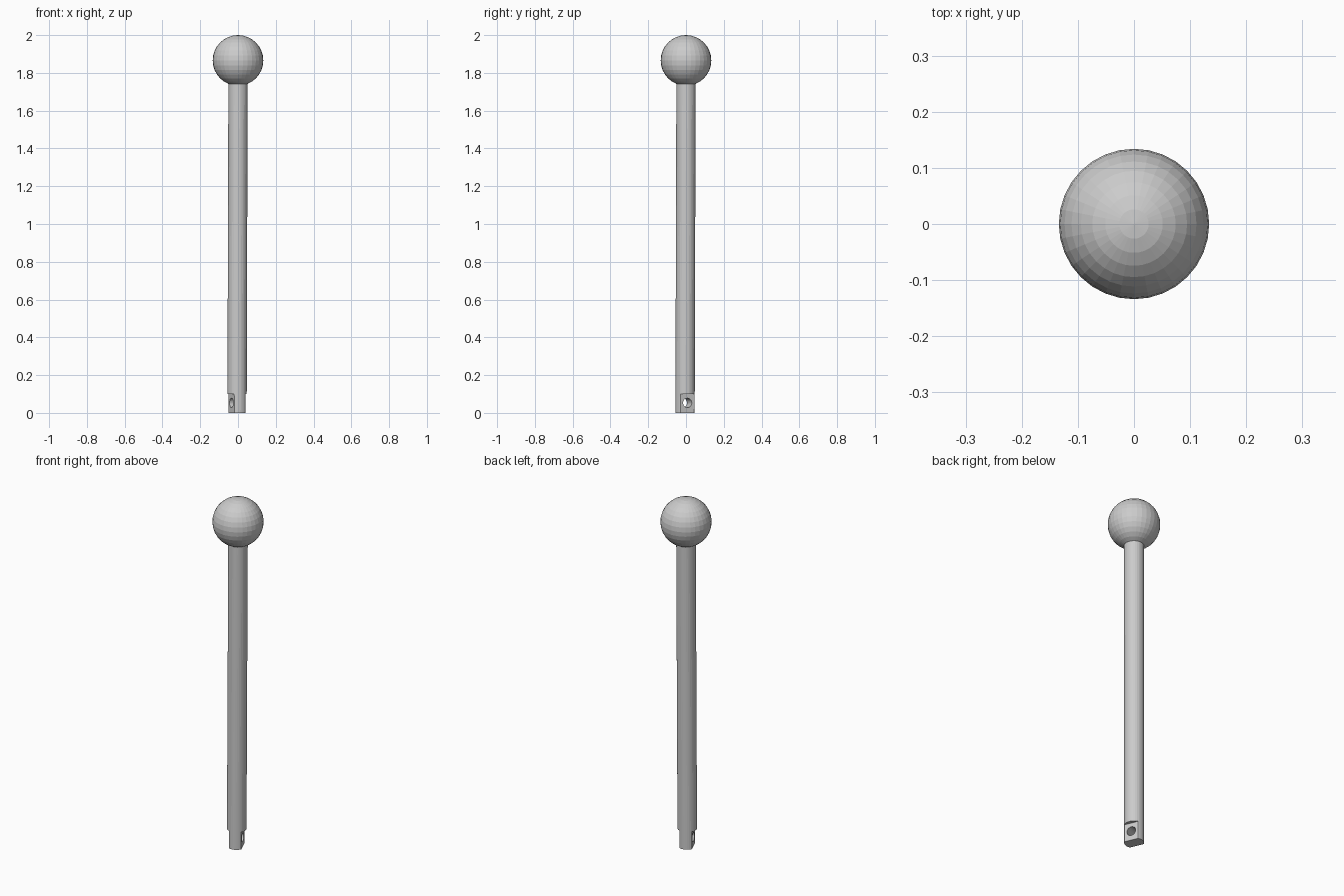
import bpy, bmesh, math
from mathutils import Matrix, Vector

if "Cube" in bpy.data.objects:
    bpy.data.objects.remove(bpy.data.objects["Cube"])

BALL_R, BALL_Z = 0.134, 1.866
ROD_R, ROD_TOP = 0.051, 1.745
FOOT = Vector((-0.005, -0.005, 0))      # rod leans very slightly
TURN = math.radians(23)                 # direction the flats face


def make_object(name, bm):
    bmesh.ops.recalc_face_normals(bm, faces=bm.faces)
    mesh = bpy.data.meshes.new(name)
    bm.to_mesh(mesh)
    bm.free()
    obj = bpy.data.objects.new(name, mesh)
    bpy.context.collection.objects.link(obj)
    return obj


def cut(obj, cutter):
    mod = obj.modifiers.new("cut", 'BOOLEAN')
    mod.operation, mod.solver, mod.object = 'DIFFERENCE', 'EXACT', cutter
    bpy.context.view_layer.objects.active = obj
    bpy.ops.object.modifier_apply(modifier=mod.name)
    bpy.data.objects.remove(cutter)


# Ball knob, its two lowest rings trimmed to a flat seat
bm = bmesh.new()
bmesh.ops.create_uvsphere(bm, u_segments=32, v_segments=16, radius=BALL_R,
                          matrix=Matrix.Translation((0, 0, BALL_Z)))
seat_z = BALL_Z - BALL_R * math.cos(math.radians(22.5))
bmesh.ops.delete(bm, geom=[v for v in bm.verts if v.co.z < seat_z - 0.001], context='VERTS')
bmesh.ops.holes_fill(bm, edges=[e for e in bm.edges if e.is_boundary], sides=0)
make_object("ball_knob", bm)

# Leaning rod
bm = bmesh.new()
bmesh.ops.create_cone(bm, cap_ends=True, segments=32, radius1=ROD_R, radius2=ROD_R,
                      depth=ROD_TOP, matrix=Matrix.Translation((0, 0, ROD_TOP / 2)))
for v in bm.verts:
    v.co += FOOT * (1 - v.co.z / ROD_TOP)
rod = make_object("rod", bm)

# Two parallel flats at the foot
frame = Matrix.Translation(FOOT) @ Matrix.Rotation(TURN, 4, 'Z')
for side in (-1, 1):
    bm = bmesh.new()
    bmesh.ops.create_cube(bm, size=0.2, matrix=frame @ Matrix.Translation((side * 0.1325, 0, 0)))
    cut(rod, make_object("flat_cutter", bm))

# Cross hole through the tang
bm = bmesh.new()
bmesh.ops.create_cone(bm, cap_ends=True, segments=24, radius1=0.025, radius2=0.025, depth=0.3,
                      matrix=frame @ Matrix.Translation((0, 0, 0.053))
                      @ Matrix.Rotation(math.pi / 2, 4, 'Y'))
cut(rod, make_object("hole_cutter", bm))
